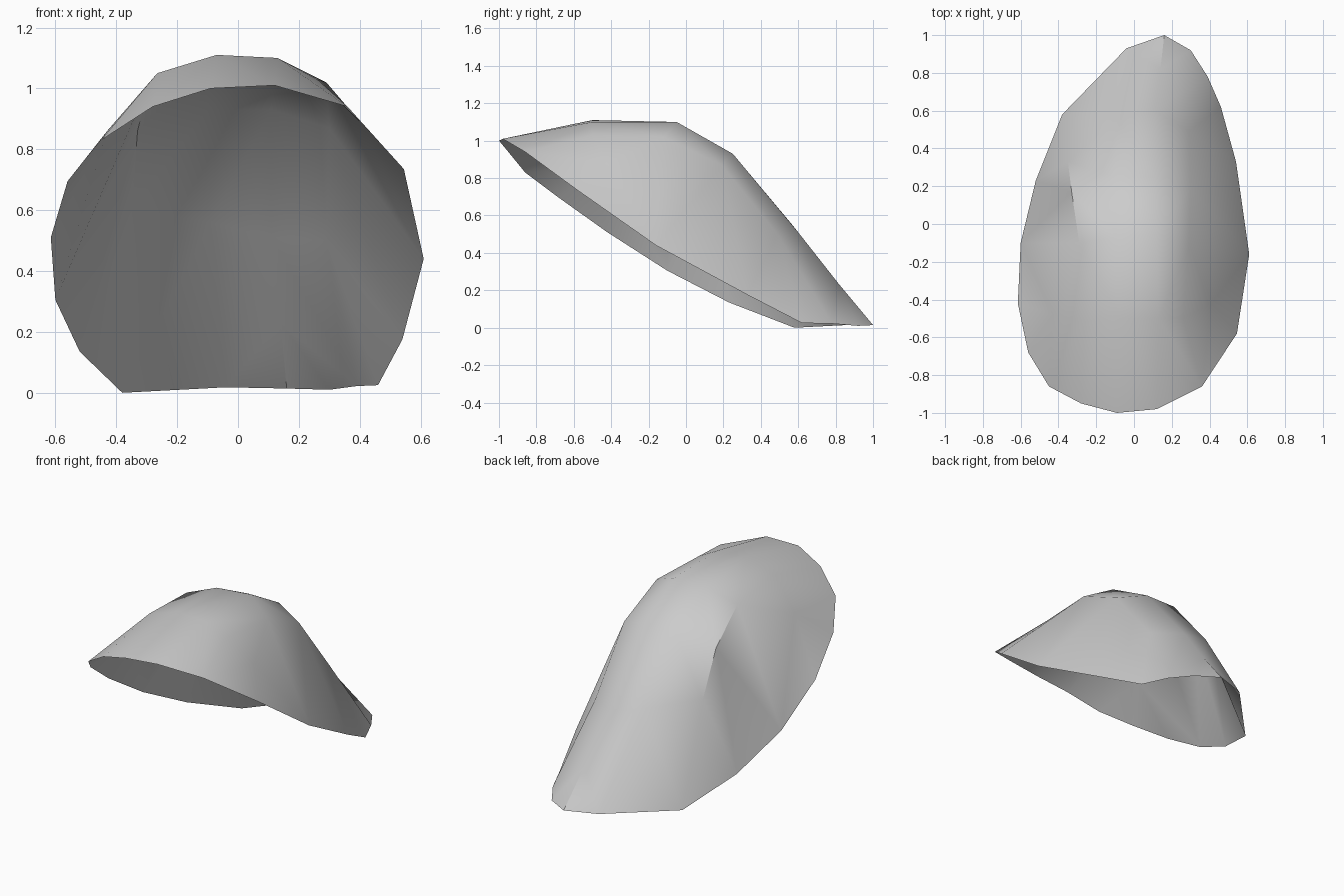
import bpy
import bmesh
import math
from mathutils import Vector
from mathutils.geometry import delaunay_2d_cdt

if "Cube" in bpy.data.objects:
    bpy.data.objects.remove(bpy.data.objects["Cube"])

# Open rim of the shell, counter-clockwise from the front
rim = [(-.09, -1, 1), (.12, -.98, 1.01), (.36, -.86, .94), (.545, -.58, .735),
       (.61, -.16, .44), (.54, .33, .175), (.46, .62, .025), (.39, .78, .022),
       (.30, .92, .01), (.16, 1, .014), (-.04, .93, .018), (-.38, .58, 0),
       (-.52, .23, .135), (-.60, -.10, .305), (-.615, -.42, .51),
       (-.56, -.68, .695), (-.45, -.86, .83), (-.28, -.95, .94)]

# Crown rows from front to back, each running left to right
rows = [[(-.265, -.51, 1.05), (-.07, -.50, 1.11), (.13, -.50, 1.10), (.26, -.50, 1.03)],
        [(-.29, -.10, 1.02), (-.10, -.07, 1.09), (.12, -.05, 1.10), (.29, -.12, 1.02)],
        [(-.33, .17, .86), (-.10, .25, .93), (.11, .25, .93), (.30, .19, .87)],
        [(-.35, .33, .60), (-.09, .56, .56), (.11, .60, .51), (.29, .49, .50)]]

# Left flank, tail ridge and right flank
extra = [(-.43, -.48, .86), (.14, .82, .23), (.41, -.42, .88)]

points = rim + [p for row in rows for p in row] + extra
n = len(rim)
left, tail, right = n + 16, n + 17, n + 18
edges = [(i, (i + 1) % n) for i in range(n)]
for r in range(4):
    for c in range(4):
        i = n + 4 * r + c
        if c < 3:
            edges.append((i, i + 1))
        if r < 3:
            edges.append((i, i + 4))

# Spokes joining every rim point to the crown
spokes = [n + 1, n + 2, right, right, n + 7, n + 11, n + 15, n + 15, tail, tail,
          n + 13, n + 12, n + 12, n + 4, left, left, left, n]
edges += list(enumerate(spokes))
edges += [(n + 14, tail), (n + 3, right), (n + 7, right), (n, left), (n + 4, left)]

# Triangulate the plan, then lift each point to its height
plan = delaunay_2d_cdt([Vector(p[:2]) for p in points], edges, [], 1, 1e-5)
verts = [points[src[0]] if src else (p.x, p.y, .5) for p, src in zip(plan[0], plan[3])]
mesh = bpy.data.meshes.new("shell")
mesh.from_pydata(verts, [], plan[2])

# Slit in the tail
bm = bmesh.new()
bm.from_mesh(mesh)
ends = [Vector(points[9]), Vector(points[tail])]
slit = [e for e in bm.edges
        if all(any((v.co - p).length < 1e-4 for p in ends) for v in e.verts)]
bmesh.ops.split_edges(bm, edges=slit)
bm.to_mesh(mesh)
bm.free()

shell = bpy.data.objects.new("shell", mesh)
bpy.context.collection.objects.link(shell)

# Plain grey material, smooth with the stronger creases kept
grey = bpy.data.materials.new("grey")
grey.diffuse_color = (.6, .6, .6, 1)
grey.use_nodes = True
grey.node_tree.nodes["Principled BSDF"].inputs["Base Color"].default_value = grey.diffuse_color
mesh.materials.append(grey)
bpy.context.view_layer.objects.active = shell
shell.select_set(True)
bpy.ops.object.shade_smooth_by_angle(angle=math.radians(35))
